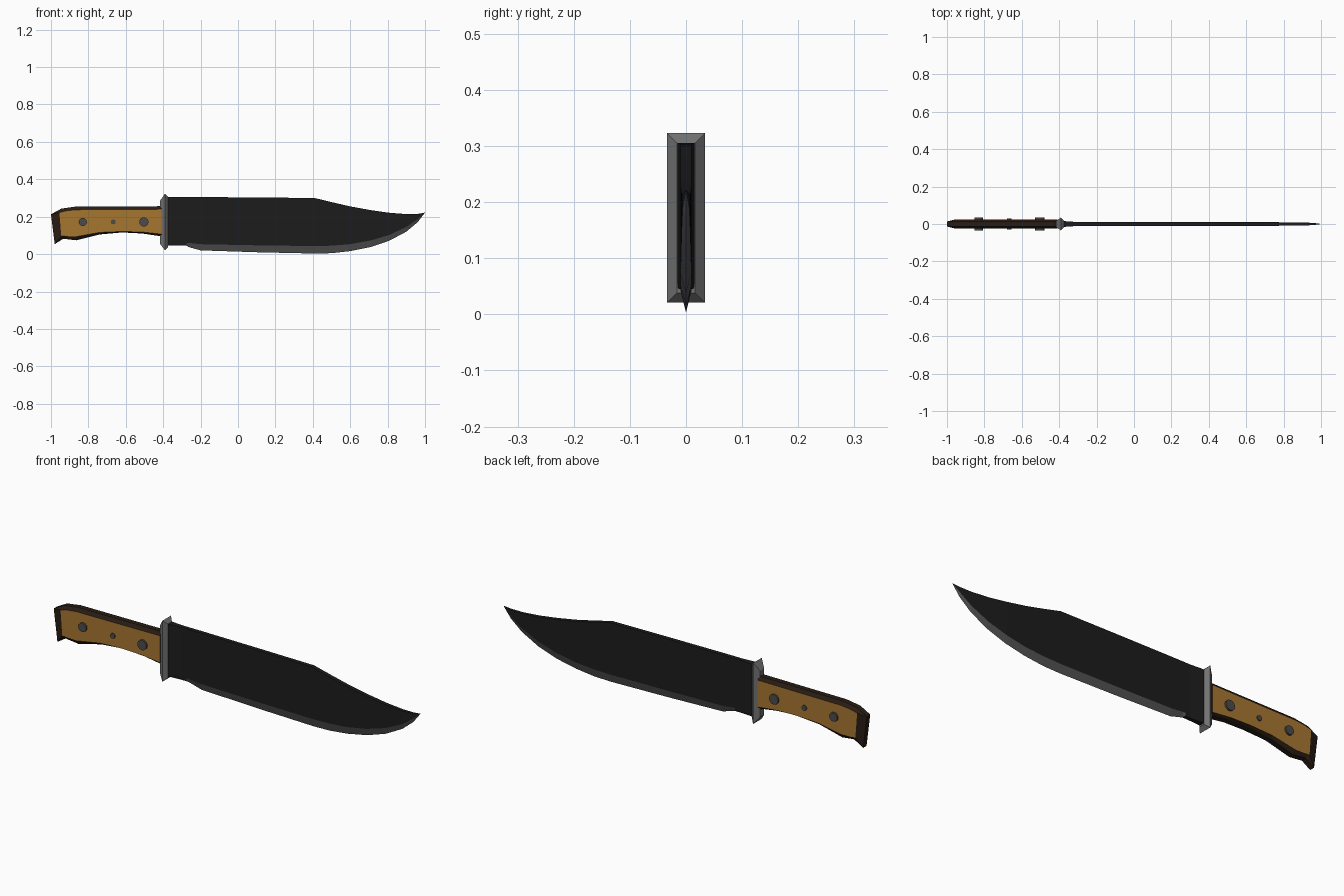
import bpy, bmesh, math
from mathutils import Matrix

if "Cube" in bpy.data.objects:
    bpy.data.objects.remove(bpy.data.objects["Cube"])


def mat(name, r, g, b):
    m = bpy.data.materials.new(name)
    m.diffuse_color = (r, g, b, 1)
    m.use_nodes = True
    m.node_tree.nodes["Principled BSDF"].inputs["Base Color"].default_value = m.diffuse_color
    return m


BLACK = mat("black_steel", 0.012, 0.012, 0.012)
EDGE = mat("ground_steel", 0.085, 0.085, 0.085)
GUARD = mat("guard_steel", 0.17, 0.17, 0.17)
WOOD = mat("wood", 0.38, 0.18, 0.03)
DARK = mat("dark_wood", 0.022, 0.012, 0.007)
RIVET = mat("rivet_steel", 0.07, 0.07, 0.07)


def finish(name, bm, mats):
    bmesh.ops.remove_doubles(bm, verts=bm.verts, dist=1e-4)
    bmesh.ops.recalc_face_normals(bm, faces=bm.faces)
    me = bpy.data.meshes.new(name)
    bm.to_mesh(me)
    bm.free()
    for m in mats:
        me.materials.append(m)
    ob = bpy.data.objects.new(name, me)
    bpy.context.collection.objects.link(ob)
    return ob


def loft(name, rings, mats, cap_slot=0, side_slot=lambda ring, k: 0, end_cap=True):
    """Skin closed rings of equal length and cap the ends."""
    bm = bmesh.new()
    vs = [[bm.verts.new(p) for p in ring] for ring in rings]
    n = len(rings[0])
    for i in range(len(vs) - 1):
        for k in range(n):
            j = (k + 1) % n
            f = bm.faces.new((vs[i][k], vs[i][j], vs[i + 1][j], vs[i + 1][k]))
            f.material_index = side_slot(i, k)
    for ring in ([vs[0], vs[-1]] if end_cap else [vs[0]]):
        bm.faces.new(ring).material_index = cap_slot
    return finish(name, bm, mats)


# Blade stations: x, spine z, grind line z, edge z, half thickness, edge half thickness
stations = [
    (-0.38, 0.305, 0.06, 0.045, 0.016, 0.014),
    (-0.30, 0.305, 0.06, 0.045, 0.010, 0.009),
    (-0.275, 0.305, 0.06, 0.045, 0.010, 0.009),
    (-0.265, 0.305, 0.06, 0.038, 0.010, 0),
    (-0.20, 0.305, 0.053, 0.020, 0.010, 0),
    (0.10, 0.303, 0.047, 0.010, 0.010, 0),
    (0.41, 0.300, 0.043, 0.003, 0.010, 0),
    (0.50, 0.278, 0.045, 0.005, 0.010, 0),
    (0.60, 0.255, 0.053, 0.016, 0.010, 0),
    (0.71, 0.235, 0.073, 0.038, 0.010, 0),
    (0.81, 0.221, 0.103, 0.072, 0.009, 0),
    (0.90, 0.214, 0.145, 0.120, 0.008, 0),
    (0.96, 0.215, 0.187, 0.170, 0.006, 0),
    (1.00, 0.222, 0.222, 0.222, 0, 0),
]
rings = [[(x, -t, top), (x, -t, g), (x, -e, z), (x, e, z), (x, t, g), (x, t, top)]
         for x, top, g, z, t, e in stations]
loft("blade", rings, [BLACK, EDGE],
     side_slot=lambda i, k: 1 if i >= 2 and k in (1, 2, 3) else 0, end_cap=False)

# Guard: rectangular plate swelling to a ridge in the middle
rings = [[(x, -w, lo), (x, w, lo), (x, w, hi), (x, -w, hi)]
         for x, w, lo, hi in ((-0.417, 0.016, 0.055, 0.285),
                              (-0.391, 0.034, 0.021, 0.323),
                              (-0.373, 0.016, 0.038, 0.305))]
loft("guard", rings, [GUARD])

# Handle: dark chamfered body with flat wooden side faces
outer = [(-0.41, 0.256), (-0.87, 0.254), (-0.945, 0.243), (-1.0, 0.213), (-0.98, 0.053),
         (-0.935, 0.082), (-0.865, 0.074), (-0.74, 0.105), (-0.62, 0.116), (-0.51, 0.110), (-0.41, 0.095)]
inner = [(-0.41, 0.240), (-0.87, 0.237), (-0.92, 0.231), (-0.955, 0.222), (-0.945, 0.096),
         (-0.925, 0.096), (-0.862, 0.094), (-0.74, 0.116), (-0.62, 0.121), (-0.51, 0.118), (-0.41, 0.107)]
rings = [[(x, y, z) for x, z in prof]
         for prof, y in ((inner, -0.025), (outer, -0.013), (outer, 0.013), (inner, 0.025))]
loft("handle", rings, [DARK, WOOD], cap_slot=1)

# Rivets through the handle
for i, (x, r, d) in enumerate(((-0.83, 0.022, 0.068), (-0.667, 0.013, 0.06), (-0.503, 0.025, 0.068))):
    bm = bmesh.new()
    bmesh.ops.create_cone(bm, cap_ends=True, segments=12, radius1=r, radius2=r, depth=d,
                          matrix=Matrix.Translation((x, 0, 0.172)) @ Matrix.Rotation(math.pi / 2, 4, 'X'))
    finish(f"rivet_{i + 1}", bm, [RIVET])
